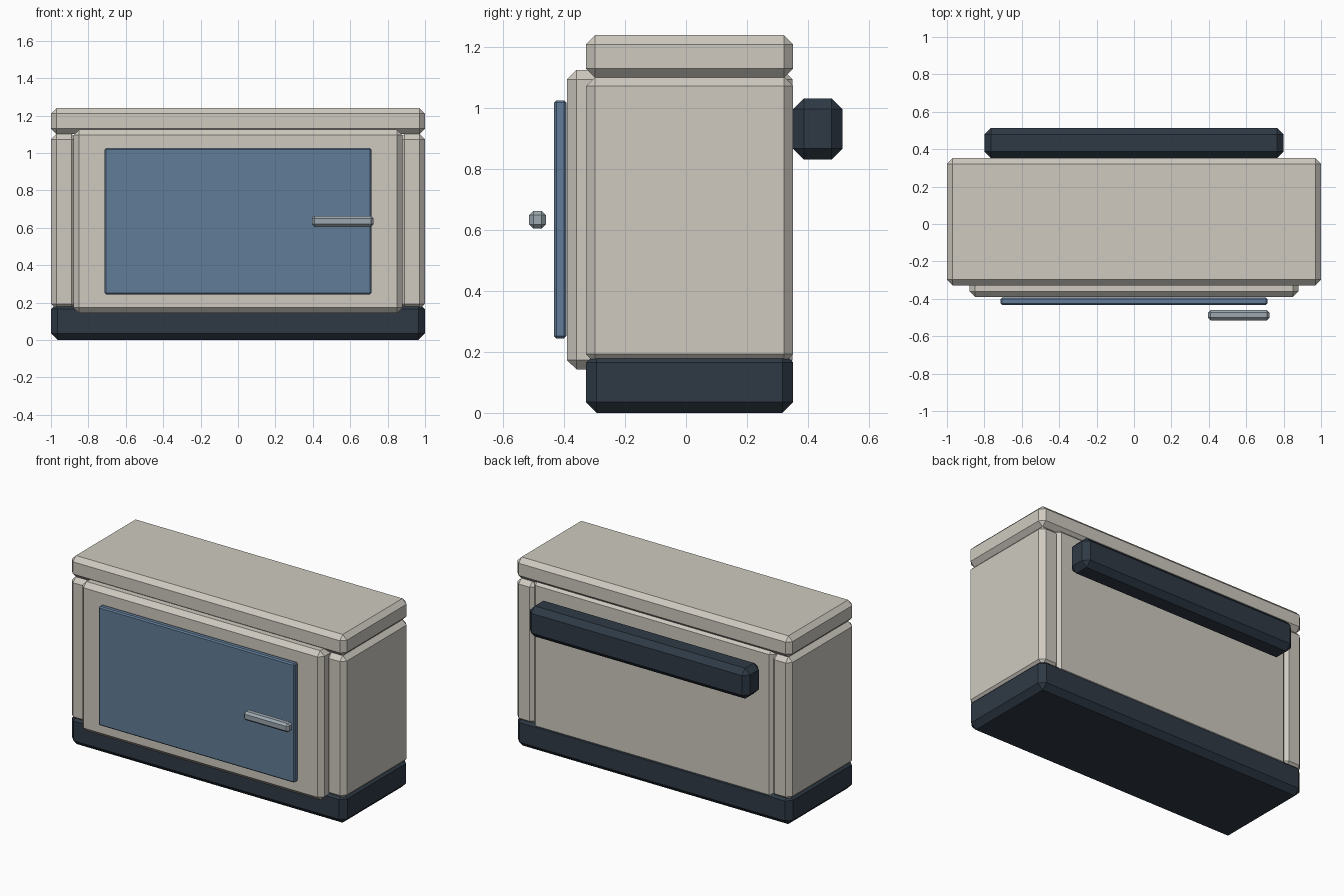
import bpy

if "Cube" in bpy.data.objects:
    bpy.data.objects.remove(bpy.data.objects["Cube"])


def material(name, rgb):
    m = bpy.data.materials.new(name)
    m.diffuse_color = (*rgb, 1)
    m.use_nodes = True
    m.node_tree.nodes["Principled BSDF"].inputs["Base Color"].default_value = m.diffuse_color
    return m


cream = material("cream_enamel", (0.62, 0.59, 0.53))
navy = material("dark_navy", (0.028, 0.042, 0.06))
blue = material("blue_glass", (0.12, 0.20, 0.31))
steel = material("steel", (0.33, 0.39, 0.43))


def box(name, x, y, z, bevel, mat):
    """Chamfered box from (min, max) ranges on each axis."""
    ranges = (x, y, z)
    bpy.ops.mesh.primitive_cube_add(size=1, location=[(a + b) / 2 for a, b in ranges])
    ob = bpy.context.object
    ob.name = name
    ob.scale = [b - a for a, b in ranges]
    bpy.ops.object.transform_apply(location=False, rotation=False, scale=True)
    mod = ob.modifiers.new("chamfer", 'BEVEL')
    mod.width = bevel
    mod.segments = 1
    ob.data.materials.append(mat)
    return ob


depth = (-0.328, 0.352)

# Plinth, cabinet core and top slab
box("plinth", (-1, 1), depth, (0, 0.20), 0.035, navy)
box("cabinet_core", (-0.88, 0.88), (-0.39, 0.35), (0.143, 1.125), 0.03, cream)
box("top_slab", (-1, 1), depth, (1.10, 1.24), 0.03, cream)

# Side panels
for side, x in (("left", (-1, -0.86)), ("right", (0.86, 1))):
    box(side + "_side_panel", x, depth, (0.163, 1.103), 0.03, cream)

# Door, door handle and rear rail
box("door", (-0.713, 0.713), (-0.433, -0.393), (0.244, 1.026), 0.008, blue)
box("door_handle", (0.395, 0.725), (-0.515, -0.46), (0.605, 0.663), 0.014, steel)
box("rear_rail", (-0.80, 0.80), (0.352, 0.513), (0.832, 1.032), 0.035, navy)
